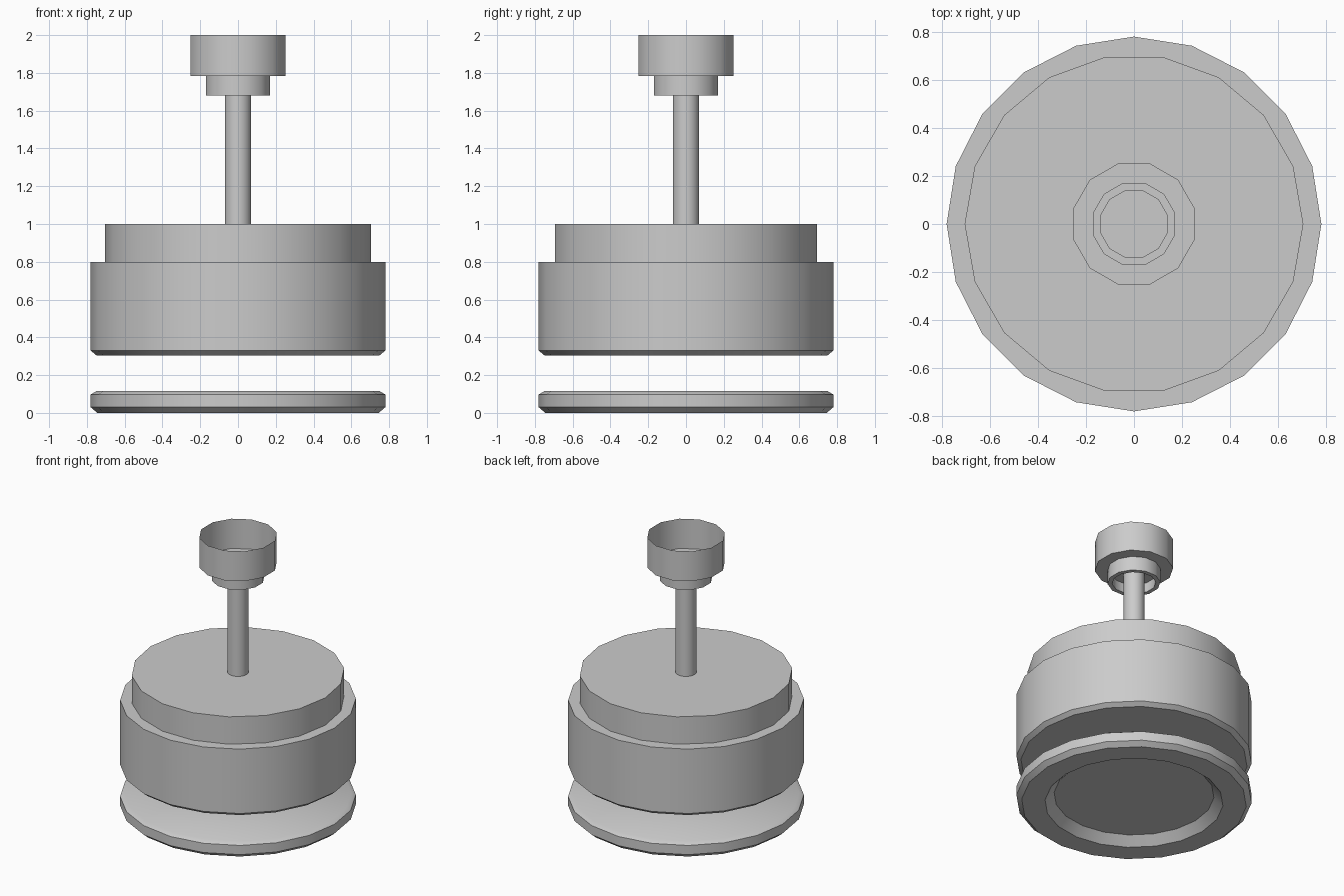
import bpy, bmesh, math

cube = bpy.data.objects.get("Cube")
if cube:
    bpy.data.objects.remove(cube, do_unlink=True)

grey = bpy.data.materials.new("plain_grey")
grey.use_nodes = True
colour = (0.6, 0.6, 0.6, 1)
grey.diffuse_color = colour
grey.node_tree.nodes["Principled BSDF"].inputs["Base Color"].default_value = colour


def lathe(name, profile, sides, turn=0.0):
    """Spin a (radius, height) profile around z; zero radius closes an end."""
    bm = bmesh.new()
    rings = []
    for r, z in profile:
        if r == 0:
            rings.append([bm.verts.new((0, 0, z))] * sides)
        else:
            angles = [math.tau * (i + turn) / sides for i in range(sides)]
            rings.append([bm.verts.new((r * math.cos(a), r * math.sin(a), z))
                          for a in angles])
    for low, high in zip(rings, rings[1:]):
        for i in range(sides):
            j = (i + 1) % sides
            corners = dict.fromkeys((low[i], low[j], high[j], high[i]))
            bm.faces.new(list(corners))
    # Merge the end fans into single flat caps
    hubs = [v for v in bm.verts if len(v.link_faces) == sides]
    bmesh.ops.dissolve_verts(bm, verts=hubs)
    bmesh.ops.recalc_face_normals(bm, faces=bm.faces[:])
    mesh = bpy.data.meshes.new(name)
    bm.to_mesh(mesh)
    bm.free()
    mesh.materials.append(grey)
    obj = bpy.data.objects.new(name, mesh)
    bpy.context.collection.objects.link(obj)
    bpy.ops.object.select_all(action='DESELECT')
    obj.select_set(True)
    bpy.context.view_layer.objects.active = obj
    bpy.ops.object.shade_smooth_by_angle(angle=math.radians(35))
    return obj


# Separate base disc with bevelled rims and a tapered hollow underneath
lathe("base_disc", [(0, 0.06), (0.53, 0.06), (0.59, 0), (0.745, 0),
                    (0.78, 0.03), (0.78, 0.097), (0.75, 0.115), (0, 0.115)], 20)

# Main drum and the narrower step on top of it
lathe("main_drum", [(0, 0.305), (0.75, 0.305), (0.78, 0.33),
                    (0.78, 0.8), (0.69, 0.8), (0, 0.8)], 20)
lathe("drum_step", [(0, 0.79), (0.705, 0.79), (0.705, 1.0), (0, 1.0)], 18)

# Centre rod
lathe("centre_rod", [(0, 0.99), (0.07, 0.99), (0.07, 1.75), (0, 1.75)], 16)

# Thin open cup whose collar folds back up around the rod
lathe("top_cup", [(0.26, 2.0), (0.26, 1.783), (0.175, 1.783), (0.175, 1.68),
                  (0.145, 1.68), (0.145, 1.75), (0, 1.75)], 12, 0.5)
